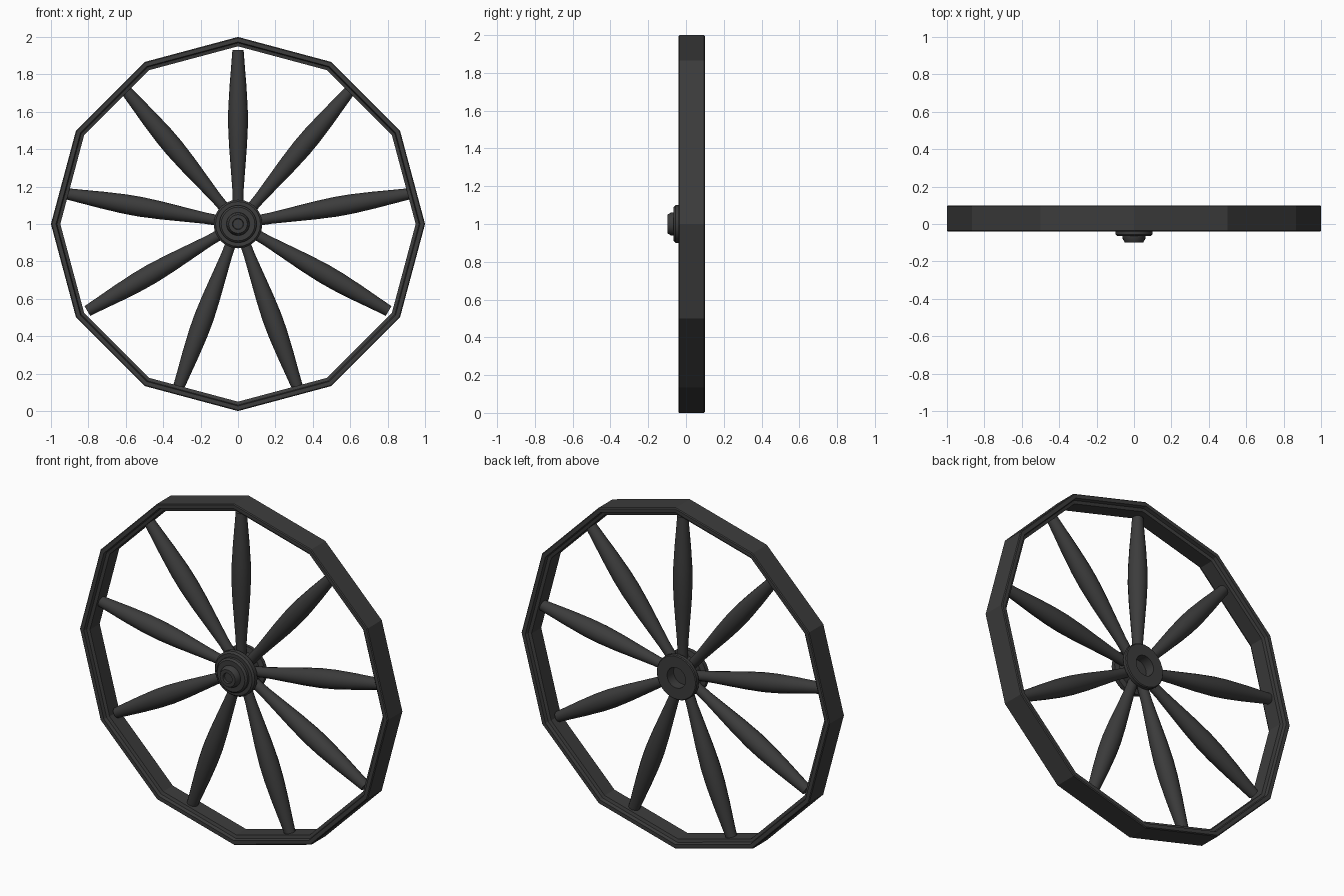
import bpy, bmesh, math
from mathutils import Matrix

cube = bpy.data.objects.get("Cube")
if cube:
    bpy.data.objects.remove(cube, do_unlink=True)

DARK = 0.045
paint = bpy.data.materials.new("dark_grey")
paint.use_nodes = True
paint.diffuse_color = (DARK, DARK, DARK, 1)
paint.node_tree.nodes["Principled BSDF"].inputs["Base Color"].default_value = (DARK, DARK, DARK, 1)


def lathe(name, profile, sides, closed, smooth):
    """Revolve (radius, height) points about z; a closed profile makes a ring."""
    bm = bmesh.new()
    rings = []
    for radius, height in profile:
        ring = []
        for i in range(sides):
            a = math.tau * i / sides
            ring.append(bm.verts.new((radius * math.cos(a), radius * math.sin(a), height)))
        rings.append(ring)
    pairs = list(zip(rings, rings[1:]))
    if closed:
        pairs.append((rings[-1], rings[0]))
    else:
        bm.faces.new(rings[0])
        bm.faces.new(rings[-1])
    for a, b in pairs:
        for i in range(sides):
            j = (i + 1) % sides
            bm.faces.new((a[i], a[j], b[j], b[i]))
    bmesh.ops.recalc_face_normals(bm, faces=bm.faces)
    mesh = bpy.data.meshes.new(name)
    bm.to_mesh(mesh)
    bm.free()
    mesh.materials.append(paint)
    obj = bpy.data.objects.new(name, mesh)
    bpy.context.collection.objects.link(obj)
    if smooth:
        bpy.ops.object.select_all(action="DESELECT")
        obj.select_set(True)
        bpy.context.view_layer.objects.active = obj
        bpy.ops.object.shade_smooth_by_angle(angle=math.radians(35))
    return obj


# Axle runs along y: lathe height h becomes y = -h, at wheel centre height
axle = Matrix.Translation((0, 0, 1)) @ Matrix.Rotation(math.radians(90), 4, "X")

# Twelve-sided rim: wide outer band stepping in to a narrower inner band
rim = lathe("rim", [(0.995, 0.04), (1, 0.035), (1, -0.095), (0.995, -0.1),
                    (0.973, -0.1), (0.968, -0.08), (0.95, -0.075),
                    (0.95, 0.015), (0.968, 0.02), (0.973, 0.04)], 12, True, False)
rim.matrix_world = axle

# Hub: two flanges around a core, with a stepped cap in front and a bore behind
hub = lathe("hub", [(0.06, -0.09), (0.125, -0.09), (0.13, -0.085), (0.13, -0.065),
                    (0.1, -0.06), (0.1, 0), (0.13, 0.005), (0.13, 0.03),
                    (0.12, 0.04), (0.06, 0.04), (0.06, -0.03)], 24, True, True)
hub.matrix_world = axle
cap = lathe("hub_cap", [(0.065, -0.03), (0.065, 0.038), (0.1, 0.038), (0.1, 0.055),
                        (0.09, 0.065), (0.062, 0.065), (0.06, 0.08), (0.05, 0.098),
                        (0.03, 0.098), (0.027, 0.085)], 24, False, True)
cap.matrix_world = axle

# Nine turned spokes, thickest just past the middle
spoke_profile = [(0.028, 0.09), (0.03, 0.18), (0.039, 0.3), (0.048, 0.42), (0.053, 0.53),
                 (0.052, 0.62), (0.045, 0.74), (0.036, 0.85), (0.03, 0.93)]
for i in range(9):
    spoke = lathe(f"spoke_{i + 1}", spoke_profile, 16, False, True)
    spoke.matrix_world = (Matrix.Translation((0, 0.03, 1))
                          @ Matrix.Rotation(math.tau * i / 9, 4, "Y"))
